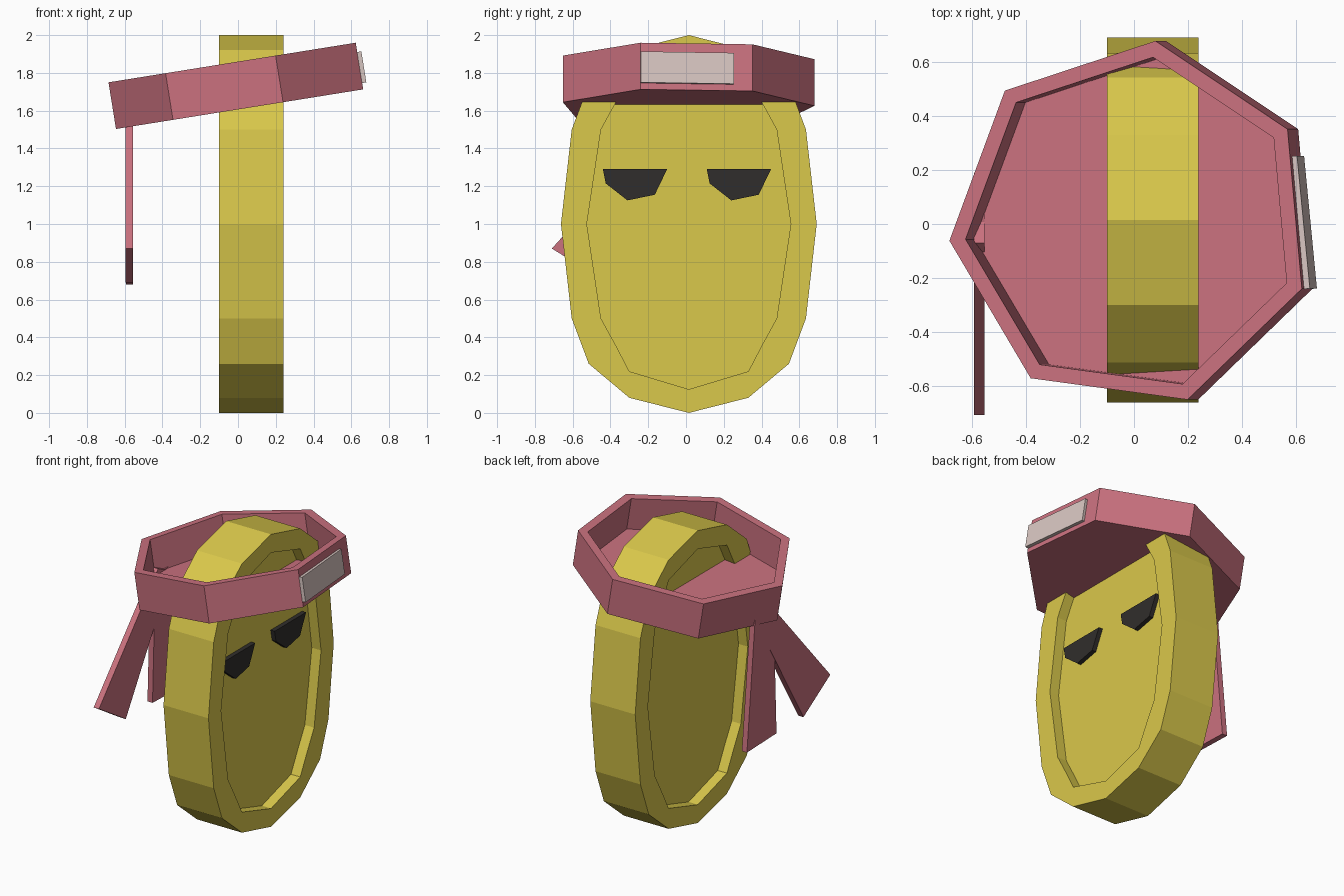
import bpy, bmesh
from math import radians, cos, sin
from mathutils import Matrix, Vector

if "Cube" in bpy.data.objects:
    bpy.data.objects.remove(bpy.data.objects["Cube"])


def material(name, rgb):
    m = bpy.data.materials.new(name)
    m.diffuse_color = (*rgb, 1)
    m.use_nodes = True
    m.node_tree.nodes["Principled BSDF"].inputs["Base Color"].default_value = m.diffuse_color
    return m


YELLOW = material("yellow", (0.70, 0.58, 0.07))
PINK = material("dusty_pink", (0.59, 0.165, 0.21))
DARK = material("charcoal", (0.03, 0.027, 0.025))
PLATE = material("pale_metal", (0.68, 0.56, 0.53))


def loft(name, rings, mat, matrix=Matrix()):
    """Skin a stack of equal-length point loops and cap both ends."""
    bm = bmesh.new()
    loops = [[bm.verts.new(matrix @ Vector(p)) for p in ring] for ring in rings]
    n = len(loops[0])
    for a, b in zip(loops, loops[1:]):
        for i in range(n):
            j = (i + 1) % n
            bm.faces.new((a[i], a[j], b[j], b[i]))
    bm.faces.new(loops[0])
    bm.faces.new(loops[-1])
    bmesh.ops.recalc_face_normals(bm, faces=bm.faces)
    me = bpy.data.meshes.new(name)
    bm.to_mesh(me)
    bm.free()
    me.materials.append(mat)
    ob = bpy.data.objects.new(name, me)
    bpy.context.collection.objects.link(ob)
    return ob


def slab(name, outline, x0, x1, mat):
    """Extrude a (y, z) outline along x."""
    return loft(name, [[(x, y, z) for y, z in outline] for x in (x0, x1)], mat)


def mirrored(quarter, cy=0.015, cz=1.0):
    """Complete a bottom-right quarter outline (offset y, z) to a full loop."""
    half = quarter + [(y, 2 * cz - z) for y, z in reversed(quarter[:-1])]
    full = half + [(-y, z) for y, z in reversed(half[1:-1])]
    return [(cy + y, z) for y, z in full]


# Head: thick faceted disc with a recessed panel on both sides
outer = mirrored([(0, 0), (0.315, 0.08), (0.53, 0.26), (0.62, 0.5), (0.677, 1.0)])
inner = mirrored([(0, 0.125), (0.315, 0.22), (0.388, 0.36), (0.465, 0.5), (0.54, 1.0)])
profile = [(-0.03, inner), (-0.10, inner), (-0.10, outer),
           (0.24, outer), (0.24, inner), (0.17, inner)]
loft("head", [[(x, y, z) for y, z in line] for x, line in profile], YELLOW)

# Eyes: same heavy-lidded shape twice
eye = [(-0.44, 1.29), (-0.10, 1.29), (-0.165, 1.155), (-0.31, 1.125), (-0.425, 1.215)]
for side, shift in (("left", 0), ("right", 0.55)):
    slab(side + "_eye", [(y + shift, z) for y, z in eye], 0.15, 0.20, DARK)

# Headband: tilted seven-sided tray
tilt = Matrix.Translation((-0.011, 0, 1.858)) @ Matrix.Rotation(radians(-9.1), 4, 'Y')


def heptagon(r, z):
    angles = [radians(185.2 + 360 / 7 * i) for i in range(7)]
    return [(r * cos(a), r * sin(a), z) for a in angles]


loft("headband", [heptagon(0.686, -0.25), heptagon(0.686, 0),
                  heptagon(0.625, 0), heptagon(0.625, -0.22)], PINK, tilt)

# Plate on the headband's face
spin = tilt @ Matrix.Rotation(radians(5.6), 4, 'Z')
plate = [(-0.303, -0.216), (0.192, -0.216), (0.192, -0.05), (-0.303, -0.05)]
loft("headband_plate", [[(x, y, z) for y, z in plate] for x in (0.605, 0.638)], PLATE, spin)

# Two hanging cloth tails
slab("front_tail", [(-0.71, 0.87), (-0.42, 0.69), (0.08, 1.52), (-0.07, 1.585)],
     -0.595, -0.555, PINK)
slab("back_tail", [(-0.13, 0.69), (0.19, 0.68), (0.10, 1.57), (-0.10, 1.53)],
     -0.594, -0.556, PINK)
